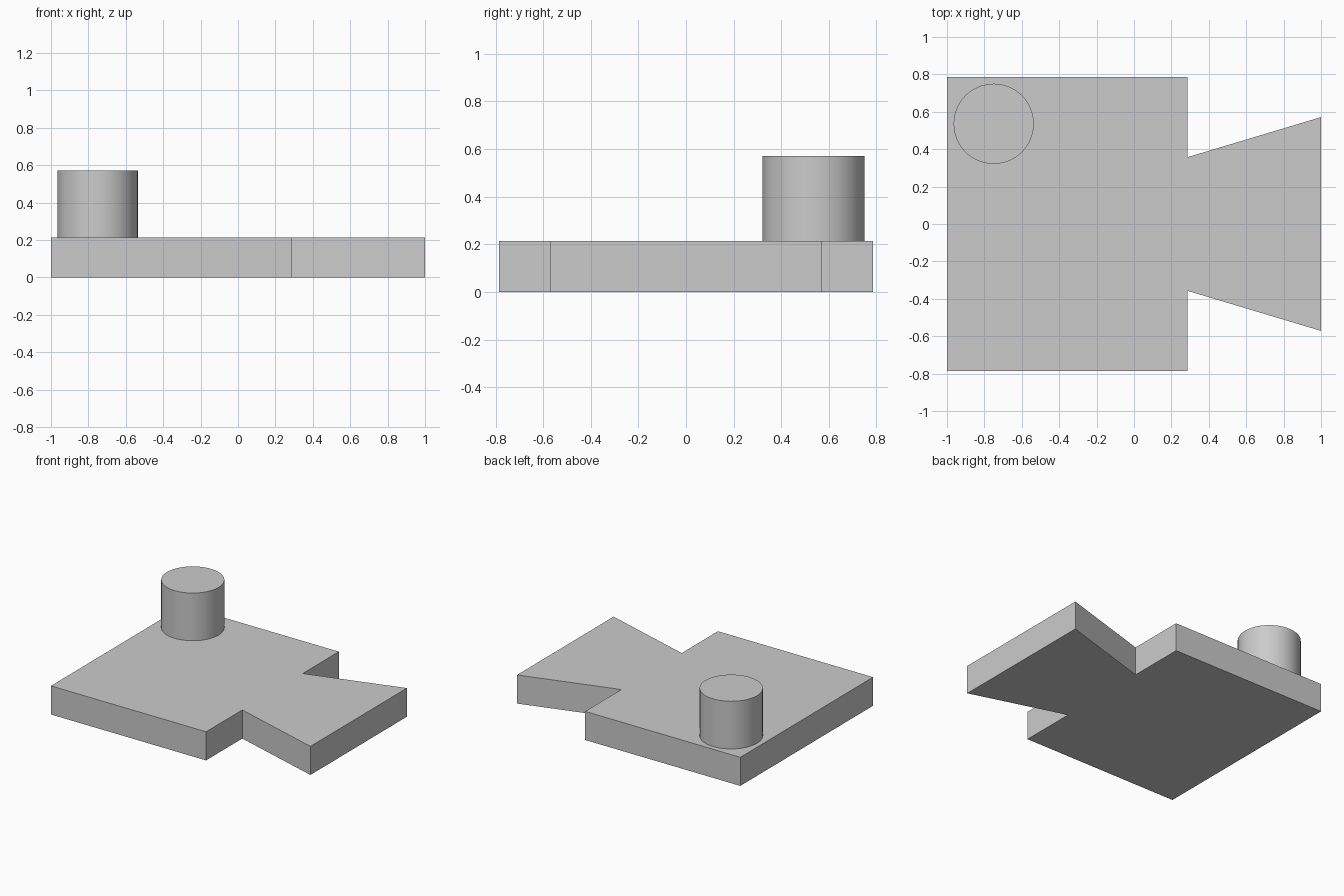
import bpy, bmesh, math

cube = bpy.data.objects.get("Cube")
if cube:
    bpy.data.objects.remove(cube, do_unlink=True)

U = 1 / 14  # design unit: the part is 28 units long

# Plain grey material
grey = bpy.data.materials.new("plain_grey")
grey.use_nodes = True
colour = (0.6, 0.6, 0.6, 1)
grey.diffuse_color = colour
grey.node_tree.nodes["Principled BSDF"].inputs["Base Color"].default_value = colour

# Plate with a flared dovetail tab, mirrored about y = 0 and extruded upward
half = [(-14, -11), (4, -11), (4, -5), (14, -8)]
outline = half + [(x, -y) for x, y in reversed(half)]
bm = bmesh.new()
base = bm.faces.new([bm.verts.new((x * U, y * U, 0)) for x, y in outline])
top = bmesh.ops.extrude_face_region(bm, geom=[base], use_keep_orig=True)
bmesh.ops.translate(bm, vec=(0, 0, 3 * U),
                    verts=[v for v in top["geom"] if isinstance(v, bmesh.types.BMVert)])
bmesh.ops.recalc_face_normals(bm, faces=bm.faces)
mesh = bpy.data.meshes.new("dovetail_plate")
bm.to_mesh(mesh)
bm.free()
plate = bpy.data.objects.new("dovetail_plate", mesh)
bpy.context.collection.objects.link(plate)
mesh.materials.append(grey)

# Round peg standing on the rear corner
bpy.ops.mesh.primitive_cylinder_add(vertices=64, radius=3 * U, depth=5 * U,
                                    location=(-10.5 * U, 7.5 * U, 5.5 * U))
peg = bpy.context.object
peg.name = "round_peg"
peg.data.materials.append(grey)
bpy.ops.object.shade_smooth_by_angle(angle=math.radians(30))
